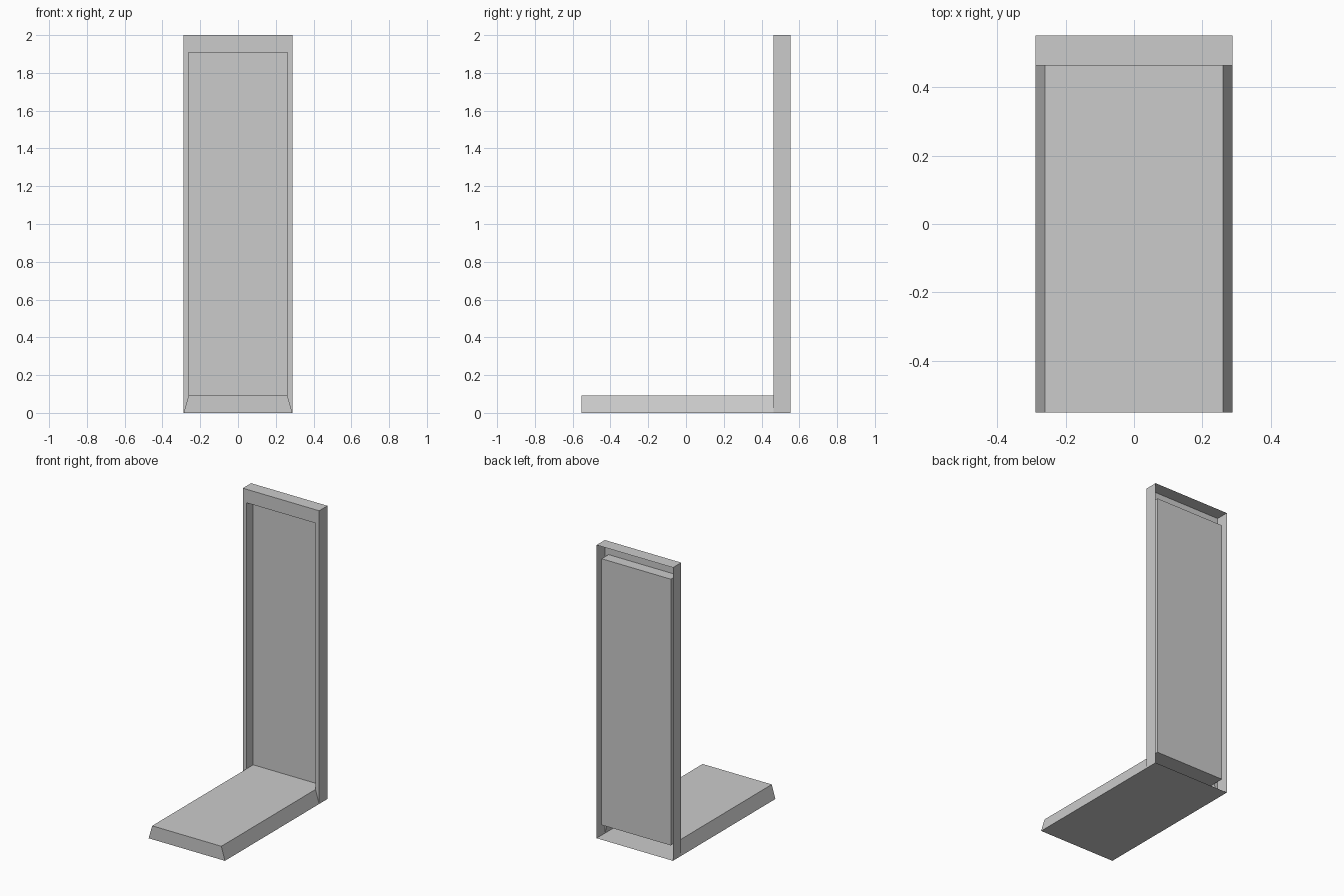
import bpy, bmesh

if "Cube" in bpy.data.objects:
    bpy.data.objects.remove(bpy.data.objects["Cube"])

W, WI = 0.288, 0.261            # outer and inner half widths
H, ZB, ZT = 2.0, 0.092, 1.908   # height, opening bottom and top
Y0, YF, YP, Y1 = -0.552, 0.463, 0.537, 0.552  # toe, frame front, panel, back

# outlines in (x, z), counter-clockwise seen from the front
OUTER = [(-W, 0), (W, 0), (W, H), (-W, H)]
INNER = [(-WI, ZB), (WI, ZB), (WI, ZT), (-WI, ZT)]
WEDGE = [(-W, 0), (W, 0), (WI, ZB), (-WI, ZB)]


def shell(name, rings, skip=()):
    """Bridge successive (outline, y) rings, then cap the last one."""
    bm = bmesh.new()
    loops = [[bm.verts.new((x, y, z)) for x, z in outline] for outline, y in rings]
    for r, (a, b) in enumerate(zip(loops, loops[1:])):
        for i in range(4):
            if (r, i) not in skip:
                j = (i + 1) % 4
                bm.faces.new((a[i], a[j], b[j], b[i]))
    bm.faces.new(loops[-1])
    mesh = bpy.data.meshes.new(name)
    bm.to_mesh(mesh)
    bm.free()
    obj = bpy.data.objects.new(name, mesh)
    bpy.context.collection.objects.link(obj)
    return obj


# upright: thin outer walls, front border and recessed panel, hollow at the back;
# the lower border is left open where the base joins
shell("upright_frame", [(OUTER, Y1), (OUTER, YF), (INNER, YF), (INNER, YP)], skip={(1, 0)})

# base: hollow slab with sloping sides and a closed front end
shell("base_slab", [(WEDGE, YF), (WEDGE, Y0)])
